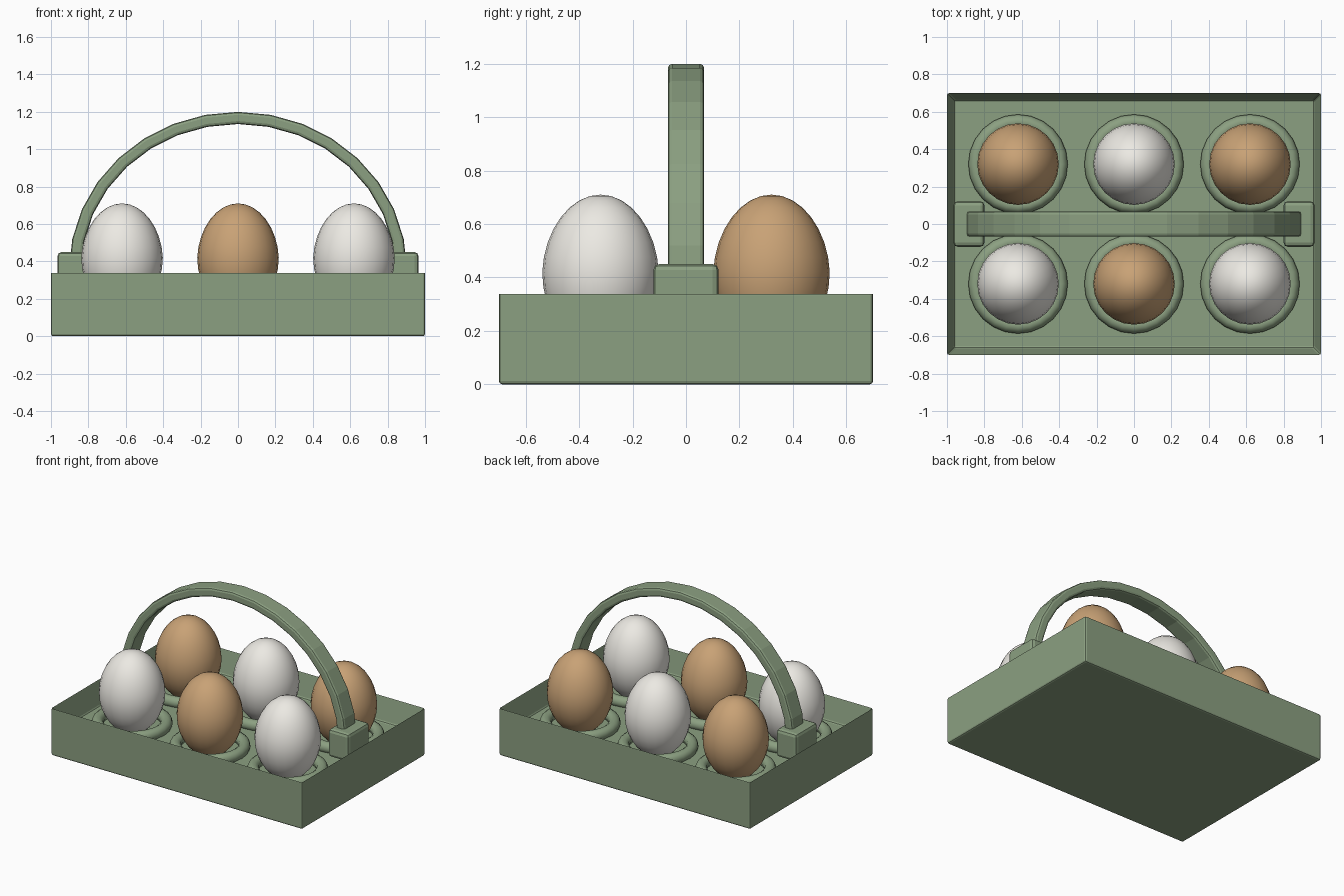
import bpy, bmesh
from math import sin, cos, pi, radians

if "Cube" in bpy.data.objects:
    bpy.data.objects.remove(bpy.data.objects["Cube"])


def material(name, rgb):
    m = bpy.data.materials.new(name)
    m.diffuse_color = (*rgb, 1)
    m.use_nodes = True
    m.node_tree.nodes["Principled BSDF"].inputs["Base Color"].default_value = m.diffuse_color
    return m


GREEN = material("sage_green", (0.26, 0.35, 0.22))
BROWN = material("brown_shell", (0.58, 0.36, 0.18))
WHITE = material("white_shell", (0.84, 0.82, 0.77))


def add_object(name, bm, mat, bevel=0.0, smooth=None):
    bmesh.ops.recalc_face_normals(bm, faces=bm.faces)
    me = bpy.data.meshes.new(name)
    bm.to_mesh(me)
    bm.free()
    ob = bpy.data.objects.new(name, me)
    bpy.context.collection.objects.link(ob)
    me.materials.append(mat)
    if bevel:
        mod = ob.modifiers.new("soft_edges", 'BEVEL')
        mod.width, mod.segments = bevel, 2
        mod.limit_method, mod.angle_limit = 'ANGLE', radians(40)
    if smooth:
        bpy.ops.object.select_all(action='DESELECT')
        bpy.context.view_layer.objects.active = ob
        ob.select_set(True)
        bpy.ops.object.shade_smooth_by_angle(angle=radians(smooth))
    return ob


def box(x0, x1, y0, y1, z0, z1):
    bm = bmesh.new()
    bmesh.ops.create_cube(bm, size=1)
    for v in bm.verts:
        v.co = ((x0 + x1) / 2 + v.co.x * (x1 - x0),
                (y0 + y1) / 2 + v.co.y * (y1 - y0),
                (z0 + z1) / 2 + v.co.z * (z1 - z0))
    return bm


def loft(bm, rings, close_rings=False):
    # bridge equal-length vertex rings with quads
    n = len(rings[0])
    pairs = list(zip(rings, rings[1:]))
    if close_rings:
        pairs.append((rings[-1], rings[0]))
    for a, b in pairs:
        for i in range(n):
            j = (i + 1) % n
            bm.faces.new((a[i], a[j], b[j], b[i]))


# tray: box whose top is inset and pushed down to the floor
FLOOR = 0.17
bm = box(-1, 1, -0.7, 0.7, 0, 0.345)
bm.faces.ensure_lookup_table()
top = max(bm.faces, key=lambda f: f.calc_center_median().z)
bmesh.ops.inset_region(bm, faces=[top], thickness=0.052)
for v in top.verts:
    v.co.z = FLOOR
add_object("tray", bm, GREEN, bevel=0.012)

# handle lugs on both short walls
for side, s in (("left", -1), ("right", 1)):
    x0, x1 = sorted((s * 0.80, s * 0.965))
    add_object(f"{side}_handle_lug", box(x0, x1, -0.122, 0.122, 0.25, 0.45),
               GREEN, bevel=0.022)

# arched handle: flat strap swept along half an ellipse
bm = bmesh.new()
rings = []
for i in range(17):
    t = -pi / 2 + pi * i / 16
    ring = []
    for off, y in ((-1, -1), (1, -1), (1, 1), (-1, 1)):
        d = off * 0.0325
        ring.append(bm.verts.new(((0.871 + d) * sin(t), y * 0.068,
                                  0.355 + (0.812 + d) * cos(t))))
    rings.append(ring)
loft(bm, rings)
bm.faces.new(rings[0])
bm.faces.new(rings[-1])
add_object("carry_handle", bm, GREEN, bevel=0.016)


def cup_ring(name, x, y):
    bm = bmesh.new()
    rings = []
    for i in range(24):
        a = 2 * pi * i / 24
        ring = []
        for k in range(10):
            b = 2 * pi * k / 10
            r = 0.226 + 0.04 * cos(b)
            ring.append(bm.verts.new((x + r * cos(a), y + r * sin(a),
                                      0.193 + 0.04 * sin(b))))
        rings.append(ring)
    loft(bm, rings, True)
    add_object(name, bm, GREEN, smooth=50)


def egg(name, x, y, mat):
    bm = bmesh.new()
    bmesh.ops.create_uvsphere(bm, u_segments=24, v_segments=16, radius=1)
    for v in bm.verts:
        # slightly narrower crown
        r = 0.218 * (1 - 0.05 * max(v.co.z, 0))
        v.co = (x + r * v.co.x, y + r * v.co.y, 0.42 + 0.29 * v.co.z)
    add_object(name, bm, mat, smooth=50)


# two rows of three cups, egg colours alternating
for row, (row_name, y) in enumerate((("front", -0.32), ("back", 0.32))):
    for col, (col_name, x) in enumerate((("left", -0.62), ("middle", 0), ("right", 0.62))):
        cup_ring(f"{row_name}_{col_name}_cup", x, y)
        egg(f"{row_name}_{col_name}_egg", x, y, BROWN if (row + col) % 2 else WHITE)
